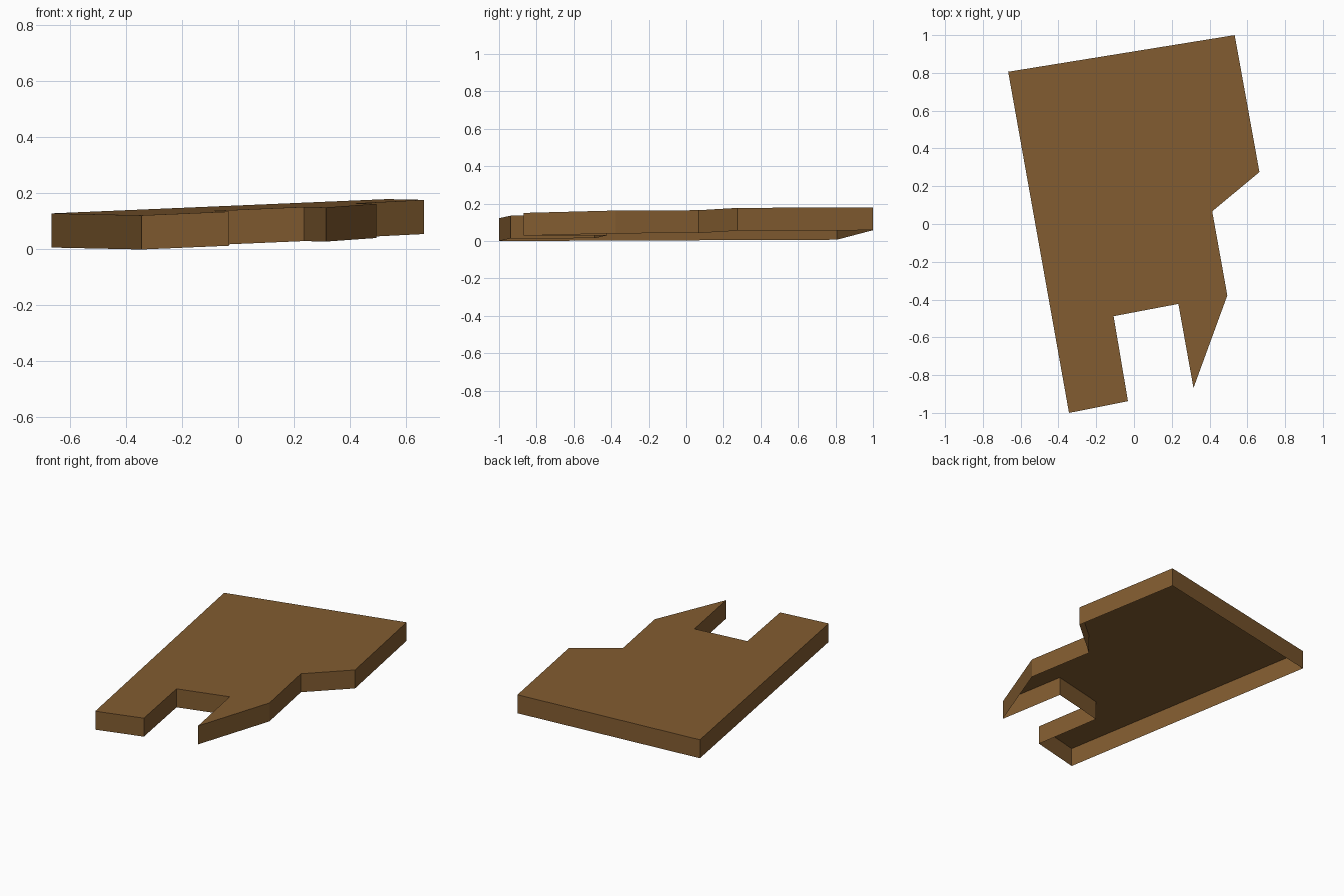
import bpy, bmesh

if "Cube" in bpy.data.objects:
    bpy.data.objects.remove(bpy.data.objects["Cube"])

# Outline of the sloping slab seen from above, counter-clockwise
OUTLINE = [(-0.344, -1.0), (-0.032, -0.938), (-0.108, -0.488), (0.235, -0.423),
           (0.315, -0.868), (0.494, -0.378), (0.414, 0.067), (0.664, 0.275),
           (0.533, 1.0), (-0.666, 0.806)]
THICKNESS = 0.122


def underside(x, y):
    """Height of the gently tilted lower edge."""
    return 0.0251 + 0.0407 * x + 0.0111 * y


wood = bpy.data.materials.new("brown_wood")
wood.diffuse_color = (0.225, 0.108, 0.030, 1)
wood.use_nodes = True
wood.node_tree.nodes["Principled BSDF"].inputs["Base Color"].default_value = wood.diffuse_color

# Open-bottomed panel: a flat deck with a vertical skirt round its edge
bm = bmesh.new()
low = [bm.verts.new((x, y, underside(x, y))) for x, y in OUTLINE]
high = [bm.verts.new((x, y, underside(x, y) + THICKNESS)) for x, y in OUTLINE]
bm.faces.new(high)
for i in range(len(low)):
    j = (i + 1) % len(low)
    bm.faces.new((low[i], low[j], high[j], high[i]))

mesh = bpy.data.meshes.new("notched_panel")
bm.to_mesh(mesh)
bm.free()
mesh.materials.append(wood)
panel = bpy.data.objects.new("notched_panel", mesh)
bpy.context.collection.objects.link(panel)
